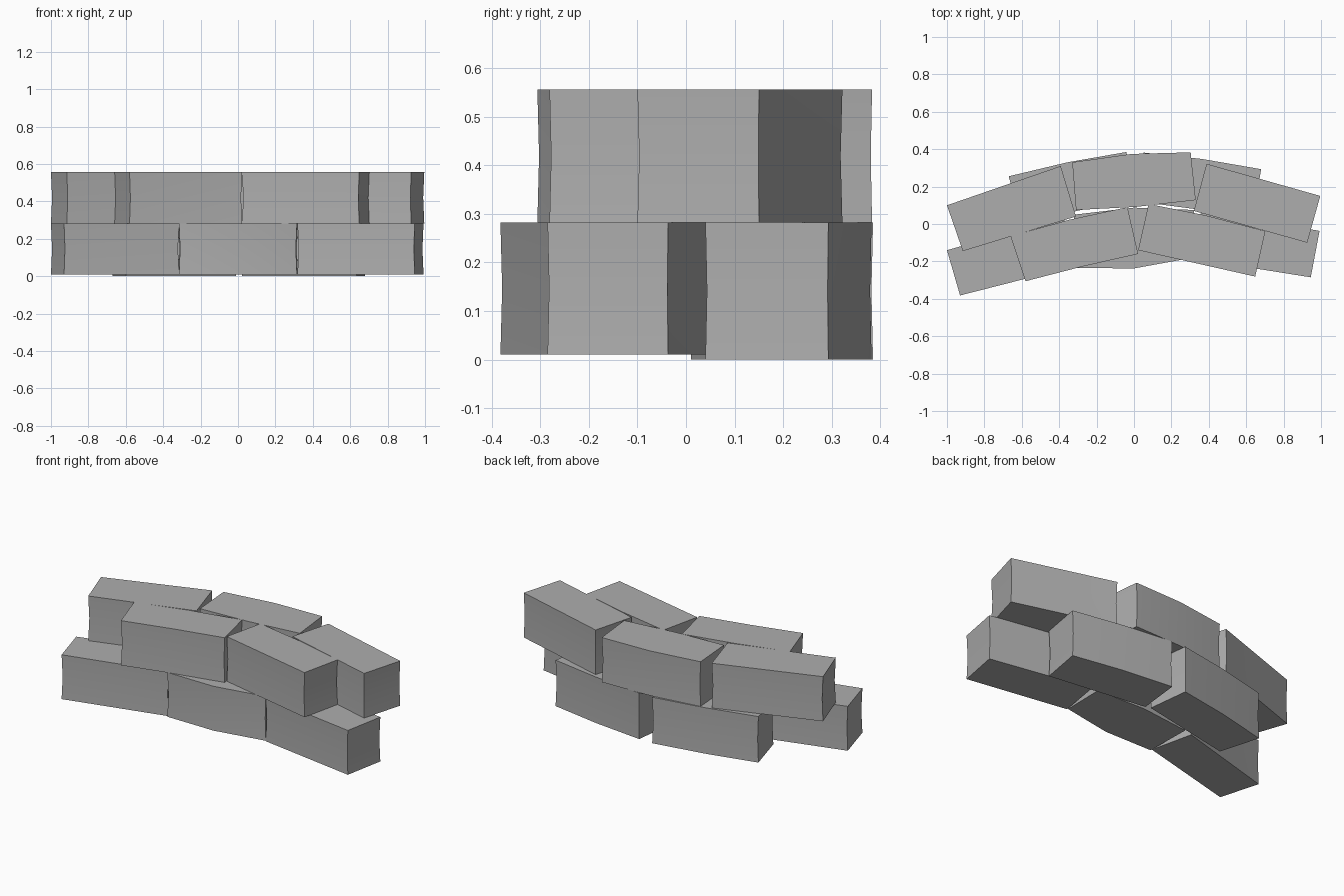
import bpy, bmesh
from mathutils import Vector

cube = bpy.data.objects.get("Cube")
if cube:
    bpy.data.objects.remove(cube)

# Single stone colour
stone = bpy.data.materials.new("grey_stone")
stone.use_nodes = True
grey = (0.42, 0.42, 0.42, 1)
stone.diffuse_color = grey
stone.node_tree.nodes["Principled BSDF"].inputs["Base Color"].default_value = grey


def brick(name, corners, z0, z1, front_bow=0.0, back_bow=0.0, pinch=0.006):
    """Hewn block: corners run front right, front left, back left, back right."""
    a, b, c, d = [Vector(p) for p in corners]
    out = Vector((0, -1))
    outline = [a, (a + b) / 2 + out * front_bow, b, c, (c + d) / 2 - out * back_bow, d]
    centre = (a + b + c + d) / 4
    bm = bmesh.new()
    rings = []
    for z, inset in ((z0, 0), ((z0 + z1) / 2, pinch), (z1, 0)):
        ring = []
        for p in outline:
            q = p + (centre - p).normalized() * inset
            ring.append(bm.verts.new((q.x, q.y, z)))
        rings.append(ring)
    for low, high in zip(rings, rings[1:]):
        for i in range(len(low)):
            j = (i + 1) % len(low)
            bm.faces.new((low[i], low[j], high[j], high[i]))
    bm.faces.new(rings[0][::-1])
    bm.faces.new(rings[-1])
    bmesh.ops.recalc_face_normals(bm, faces=bm.faces)
    mesh = bpy.data.meshes.new(name)
    bm.to_mesh(mesh)
    bm.free()
    mesh.materials.append(stone)
    obj = bpy.data.objects.new(name, mesh)
    bpy.context.collection.objects.link(obj)
    bpy.ops.object.select_all(action="DESELECT")
    obj.select_set(True)
    bpy.context.view_layer.objects.active = obj
    bpy.ops.object.shade_smooth_by_angle(angle=0.5)


JOINT, TOP = 0.282, 0.556

# Lower course, front row
brick("lower_front_right_brick", [(-.93, -.382), (-.315, -.225), (-.375, .035), (-1, -.14)], .01, JOINT)
brick("lower_front_middle_brick", [(-.315, -.235), (.315, -.18), (.32, .075), (-.32, .05)], .01, JOINT, .03, .025)
brick("lower_front_left_brick", [(.318, -.185), (.945, -.285), (.992, -.037), (.36, .075)], .01, JOINT)

# Lower course, back row
brick("lower_back_right_brick", [(-.6, .01), (-.01, .13), (-.04, .385), (-.67, .255)], 0, JOINT, 0, .01)
brick("lower_back_left_brick", [(.02, .12), (.635, .04), (.68, .293), (.05, .382)], 0, JOINT, 0, .01)

# Upper course, front row
brick("upper_front_right_brick", [(-.58, -.306), (.022, -.16), (-.035, .09), (-.66, -.065)], JOINT, TOP, -.005, .01)
brick("upper_front_left_brick", [(.022, -.14), (.648, -.281), (.702, -.038), (.078, .107)], JOINT, TOP, 0, .01)

# Upper course, back row
brick("upper_back_right_brick", [(-.915, -.145), (-.31, .04), (-.392, .31), (-1, .1)], JOINT, TOP)
brick("upper_back_middle_brick", [(-.31, .075), (.33, .128), (.303, .383), (-.33, .33)], JOINT, TOP, .01, .018)
brick("upper_back_left_brick", [(.32, .07), (.926, -.1), (.996, .15), (.388, .322)], JOINT, TOP)
